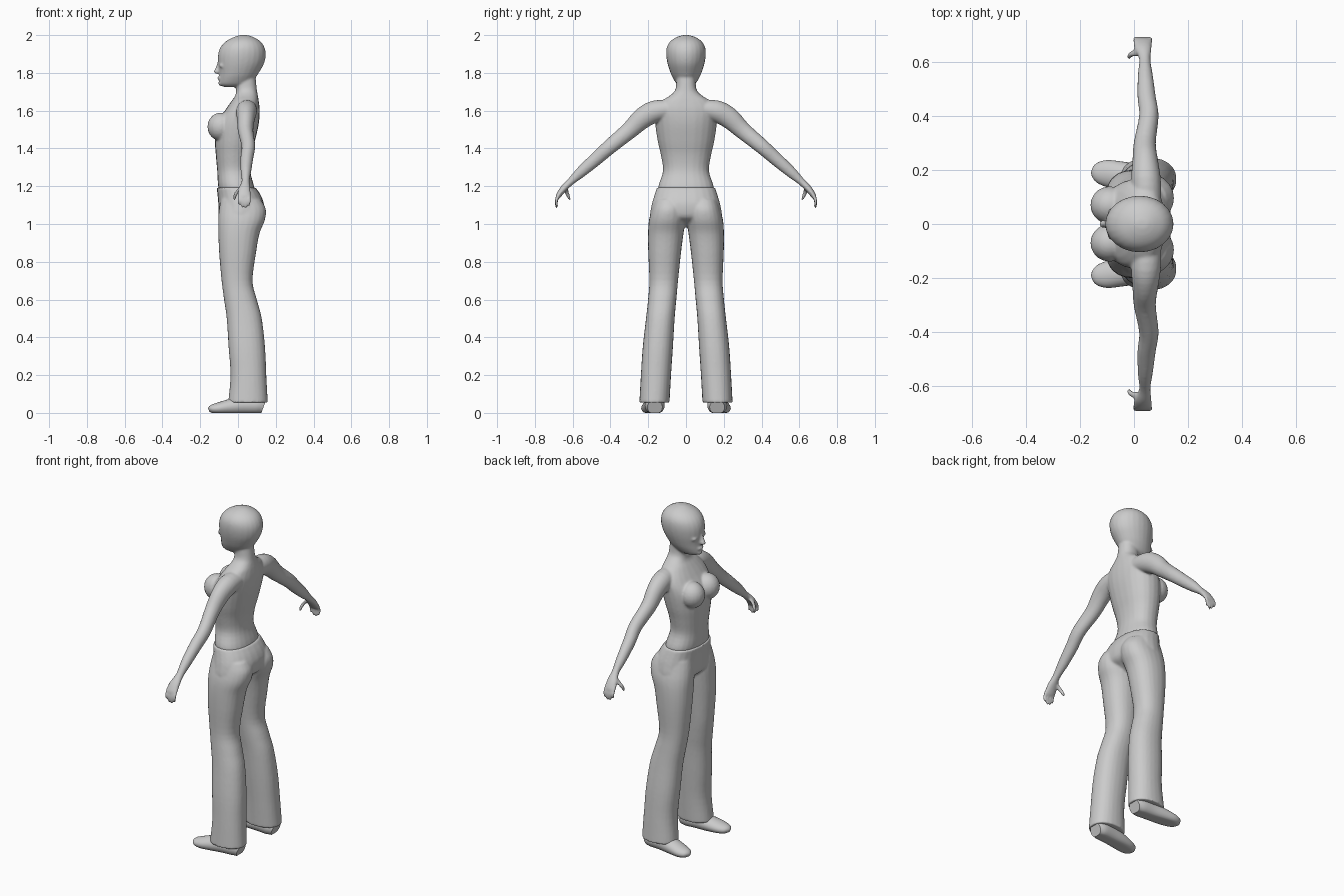
import bpy, bmesh, math
from mathutils import Vector

if "Cube" in bpy.data.objects:
    bpy.data.objects.remove(bpy.data.objects["Cube"])

GREY = bpy.data.materials.new("plain grey")
GREY.use_nodes = True
GREY.diffuse_color = (0.6, 0.6, 0.6, 1)
GREY.node_tree.nodes["Principled BSDF"].inputs["Base Color"].default_value = (0.6, 0.6, 0.6, 1)


def smooth_rows(rows, steps=4):
    """Catmull-Rom interpolation between section rows."""
    pts = [Vector(r) for r in rows]
    out = []
    for i in range(len(pts) - 1):
        a, b, c, d = pts[max(i - 1, 0)], pts[i], pts[i + 1], pts[min(i + 2, len(pts) - 1)]
        for k in range(steps):
            t = k / steps
            out.append(b + (c - a) * (t / 2) + (a * 2 - b * 5 + c * 4 - d) * (t * t / 2)
                       + (b * 3 - a - c * 3 + d) * (t ** 3 / 2))
    return out + [pts[-1]]


def skin(bm, rings):
    """Bridge rings of points and cap both ends."""
    loops = [[bm.verts.new(p) for p in ring] for ring in rings]
    n = len(loops[0])
    for a, b in zip(loops, loops[1:]):
        for i in range(n):
            j = (i + 1) % n
            bm.faces.new((a[i], a[j], b[j], b[i]))
    bm.faces.new(loops[0][::-1])
    bm.faces.new(loops[-1])


def oval(centre, u, v, power=1.0, sides=24):
    def bend(s):
        return math.copysign(abs(s) ** power, s)
    angles = [2 * math.pi * i / sides for i in range(sides)]
    return [centre + u * bend(math.cos(a)) + v * bend(math.sin(a)) for a in angles]


def stack(bm, rows, side=1, power=1.0):
    """Level sections: height, front x, back x, middle y, half width."""
    skin(bm, [oval(Vector(((f + b) / 2, m * side, z)), Vector(((b - f) / 2, 0, 0)),
                   Vector((0, w, 0)), power) for z, f, b, m, w in smooth_rows(rows)])


def limb(bm, rows, side=1, axis=(1, 0, 0), floor=False):
    """Sections along a path: x, y, z, radius along axis, radius across it."""
    rows, rings, axis = smooth_rows(rows), [], Vector(axis)
    spots = [Vector((r[0], r[1] * side, r[2])) for r in rows]
    for i, r in enumerate(rows):
        along = spots[min(i + 1, len(spots) - 1)] - spots[max(i - 1, 0)]
        ring = oval(spots[i], axis * r[3], along.cross(axis).normalized() * r[4])
        if floor:
            ring = [Vector((p.x, p.y, max(p.z, 0))) for p in ring]
        rings.append(ring)
    skin(bm, rings)


def blob(bm, centre, radii):
    made = bmesh.ops.create_uvsphere(bm, u_segments=20, v_segments=12, radius=1)["verts"]
    for v in made:
        v.co = Vector(centre) + Vector([a * b for a, b in zip(v.co, radii)])


def finish(bm, name, voxel=0, rounds=0):
    bmesh.ops.recalc_face_normals(bm, faces=bm.faces)
    mesh = bpy.data.meshes.new(name)
    bm.to_mesh(mesh)
    bm.free()
    mesh.materials.append(GREY)
    ob = bpy.data.objects.new(name, mesh)
    bpy.context.collection.objects.link(ob)
    bpy.ops.object.select_all(action="DESELECT")
    ob.select_set(True)
    bpy.context.view_layer.objects.active = ob
    bpy.ops.object.shade_smooth_by_angle(angle=math.radians(45))
    if voxel:
        fuse = ob.modifiers.new("fuse", "REMESH")
        fuse.mode, fuse.voxel_size, fuse.use_smooth_shade = "VOXEL", voxel, True
        relax = ob.modifiers.new("relax", "SMOOTH")
        relax.factor, relax.iterations = 0.5, rounds


# Upper body: torso with neck
bm = bmesh.new()
stack(bm, [(1.15, -.09, .09, 0, .14), (1.2, -.105, .085, 0, .146), (1.28, -.11, .065, 0, .122),
           (1.36, -.117, .07, 0, .132), (1.44, -.122, .09, 0, .15), (1.53, -.115, .11, 0, .163),
           (1.6, -.07, .115, 0, .165), (1.65, -.035, .11, 0, .13), (1.68, -.015, .105, 0, .085),
           (1.71, -.01, .1, 0, .057), (1.76, -.015, .095, 0, .051), (1.82, 0, .09, 0, .05)], power=.9)
# Head and face
stack(bm, [(1.725, -.075, .03, 0, .025), (1.74, -.098, .07, 0, .048), (1.77, -.1, .09, 0, .068),
           (1.8, -.1, .11, 0, .082), (1.85, -.106, .138, 0, .098), (1.9, -.105, .147, 0, .105),
           (1.94, -.09, .138, 0, .1), (1.97, -.06, .115, 0, .08), (1.99, -.02, .08, 0, .048),
           (2.0, .01, .05, 0, .015)])
limb(bm, [(-.1, 0, 1.865, .006, .008), (-.108, 0, 1.83, .01, .01), (-.114, 0, 1.805, .014, .015),
          (-.108, 0, 1.795, .008, .01)])
blob(bm, (-.097, 0, 1.772), (.012, .024, .01))
blob(bm, (-.088, 0, 1.745), (.016, .022, .015))

for side in (1, -1):
    blob(bm, (-.09, .07 * side, 1.515), (.072, .07, .075))
    blob(bm, (-.083, .04 * side, 1.838), (.016, .02, .012))
    # Arm down to the palm
    limb(bm, [(.05, .06, 1.61, .05, .045), (.045, .16, 1.597, .055, .058), (.042, .23, 1.56, .048, .056),
              (.04, .3, 1.495, .041, .046), (.055, .4, 1.412, .036, .04), (.047, .47, 1.35, .034, .036),
              (.042, .55, 1.28, .028, .03), (.04, .61, 1.225, .021, .02), (.034, .65, 1.185, .032, .018),
              (.032, .675, 1.15, .034, .014), (.032, .68, 1.138, .028, .01)], side)
    # Fingers and thumb
    for i, tip in enumerate((1.1, 1.086, 1.082, 1.095)):
        x = .005 + .018 * i
        limb(bm, [(x, .67, 1.16, .008, .009), (x, .685, 1.13, .008, .009),
                  (x, .686, tip + .015, .007, .008), (x, .681, tip, .004, .004)], side)
    limb(bm, [(.02, .635, 1.195, .013, .013), (-.005, .632, 1.17, .011, .012),
              (-.017, .622, 1.145, .009, .009), (-.018, .615, 1.125, .005, .005)], side)
finish(bm, "upper_body", .006, 6)

# Trousers: hips and two flared legs
bm = bmesh.new()
stack(bm, [(1.193, -.113, .094, 0, .154), (1.15, -.108, .122, 0, .168), (1.1, -.104, .138, 0, .182),
           (1.04, -.1, .13, 0, .188), (1.01, -.075, .09, 0, .14), (.985, -.04, .05, 0, .06)], power=.9)
for side in (1, -1):
    stack(bm, [(1.13, -.09, .12, .09, .075), (1.08, -.1, .147, .094, .087), (1.02, -.105, .142, .1, .096),
               (.95, -.104, .114, .107, .094), (.85, -.1, .096, .113, .087), (.7, -.087, .077, .118, .076),
               (.6, -.074, .1, .126, .075), (.5, -.06, .126, .136, .076), (.35, -.05, .143, .149, .08),
               (.2, -.04, .15, .159, .08), (.055, -.052, .158, .167, .08)], side, .9)
finish(bm, "trousers", .007, 4)

# Shoes
for side, name in ((-1, "left_shoe"), (1, "right_shoe")):
    bm = bmesh.new()
    limb(bm, [(.135, .165, .03, .04, .04), (.1, .165, .04, .052, .05), (.03, .17, .04, .052, .05),
              (-.04, .178, .032, .053, .042), (-.1, .187, .024, .05, .032), (-.14, .19, .02, .035, .022),
              (-.155, .19, .015, .012, .01)], side, (0, 1, 0), True)
    finish(bm, name)
